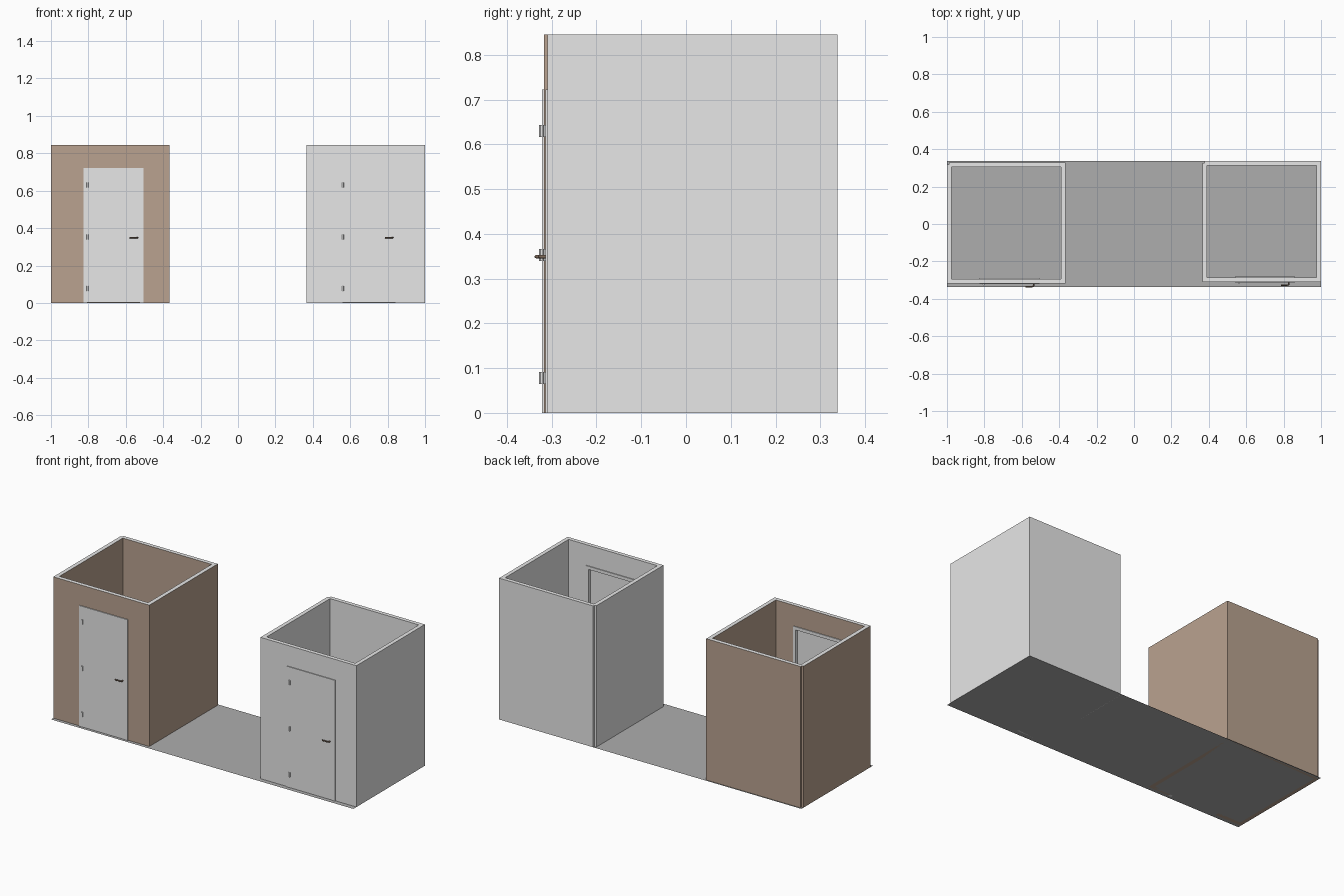
import bpy, bmesh
from mathutils import Vector

if "Cube" in bpy.data.objects:
    bpy.data.objects.remove(bpy.data.objects["Cube"])


def material(name, rgb):
    m = bpy.data.materials.new(name)
    m.diffuse_color = (*rgb, 1)
    m.use_nodes = True
    m.node_tree.nodes["Principled BSDF"].inputs["Base Color"].default_value = m.diffuse_color
    return m


LIGHT = material("light_grey", (0.8, 0.8, 0.8))
BROWN = material("wall_brown", (0.49, 0.365, 0.28))
FLOOR = material("floor_grey", (0.42, 0.42, 0.42))
METAL = material("dark_bronze", (0.2, 0.14, 0.1))


def finish(name, bm, mats):
    bmesh.ops.recalc_face_normals(bm, faces=bm.faces)
    me = bpy.data.meshes.new(name)
    bm.to_mesh(me)
    bm.free()
    for m in mats:
        me.materials.append(m)
    ob = bpy.data.objects.new(name, me)
    bpy.context.collection.objects.link(ob)
    return ob


def extrude(bm, pts, vec):
    """Extrude a closed outline along vec into a solid."""
    face = bm.faces.new([bm.verts.new(p) for p in pts])
    res = bmesh.ops.extrude_face_region(bm, geom=[face], use_keep_orig=True)
    verts = [g for g in res["geom"] if isinstance(g, bmesh.types.BMVert)]
    bmesh.ops.translate(bm, verts=verts, vec=Vector(vec))


def box(bm, lo, hi):
    extrude(bm, [(lo[0], lo[1], lo[2]), (hi[0], lo[1], lo[2]),
                 (hi[0], hi[1], lo[2]), (lo[0], hi[1], lo[2])], (0, 0, hi[2] - lo[2]))


W, D, H, T = 0.635, 0.647, 0.845, 0.024      # room size, wall thickness
DL, DR, DH = 0.175, 0.495, 0.722             # door frame outline
JAMB, LIP = 0.019, 0.005                     # frame width, overhang past wall


def room(side, x, y, wall_mat):
    h = T / 2
    # walls: one plan outline from jamb to jamb, with the open back corner notch
    bm = bmesh.new()
    plan = [(DR, 0), (W, 0), (W, D), (h, D), (h, D - h), (0, D - h), (0, 0), (DL, 0),
            (DL, T), (T, T), (T, D - T), (W - T, D - T), (W - T, T), (DR, T)]
    extrude(bm, [(x + a, y + b, 0) for a, b in plan], (0, 0, H))
    box(bm, (x + DL, y, DH), (x + DR, y + T, H))   # wall over the door
    ob = finish(side + "_walls", bm, [wall_mat, LIGHT])
    for f in ob.data.polygons:                     # pale cut tops
        if f.normal.z > 0.5 and f.center.z > H - 0.01:
            f.material_index = 1

    # door frame
    bm = bmesh.new()
    a, b, c = DL + JAMB, DR - JAMB, DH - JAMB
    prof = [(DL, 0), (DL, DH), (DR, DH), (DR, 0), (b, 0), (b, c), (a, c), (a, 0)]
    extrude(bm, [(x + p, y - LIP, q) for p, q in prof], (0, T + 2 * LIP, 0))
    finish(side + "_door_frame", bm, [LIGHT])

    # door leaf, flush with the front of the frame
    bm = bmesh.new()
    box(bm, (x + a, y - LIP, 0.001), (x + b, y - LIP + 0.015, c))
    finish(side + "_door_leaf", bm, [LIGHT])

    # hinges
    for i, z in enumerate((0.078, 0.353, 0.63)):
        bpy.ops.mesh.primitive_cylinder_add(
            vertices=12, radius=0.005, depth=0.027, location=(x + a + 0.002, y - LIP - 0.001, z))
        ob = bpy.context.object
        ob.name = f"{side}_hinge_{i + 1}"
        ob.data.materials.append(LIGHT)
        bpy.ops.object.shade_smooth_by_angle()

    # lever handle: bent tube
    cu = bpy.data.curves.new(side + "_handle", "CURVE")
    cu.dimensions = "3D"
    cu.bevel_depth, cu.bevel_resolution, cu.use_fill_caps = 0.004, 2, True
    sp = cu.splines.new("POLY")
    path = [(0.463, -LIP + 0.002), (0.463, -0.013), (0.460, -0.0165), (0.455, -0.0175), (0.421, -0.0175)]
    sp.points.add(len(path) - 1)
    for p, (px, py) in zip(sp.points, path):
        p.co = (x + px, y + py, 0.349, 1)
    cu.materials.append(METAL)
    bpy.context.collection.objects.link(bpy.data.objects.new(side + "_handle", cu))


# floor sheet
bm = bmesh.new()
bm.faces.new([bm.verts.new(p) for p in
              ((-1, -0.338, 0), (1, -0.338, 0), (1, 0.338, 0), (-1, 0.338, 0))])
finish("floor", bm, [FLOOR]).data.update()

room("left", -1.0, -0.317, BROWN)
room("right", 0.365, -0.309, LIGHT)
